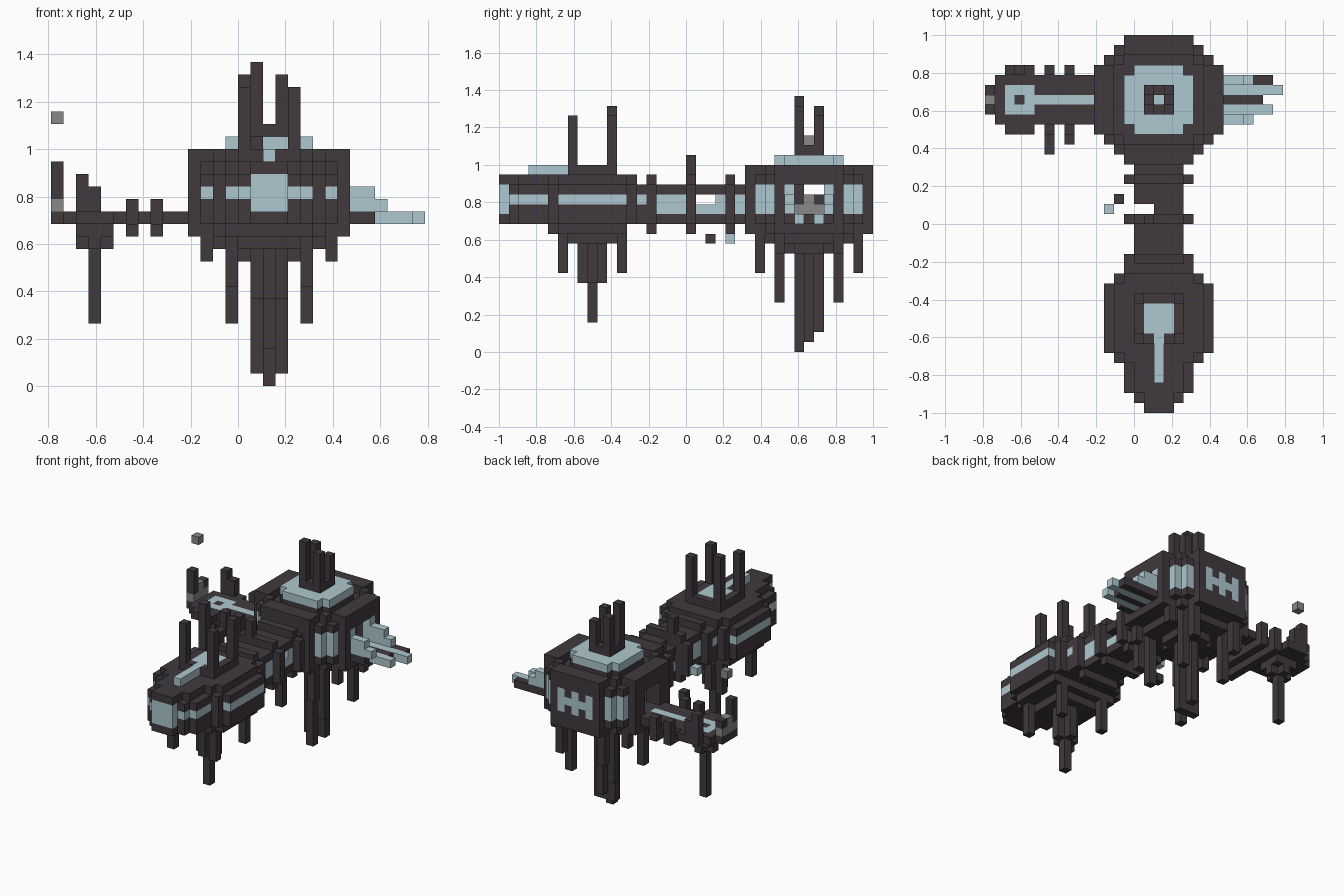
import bpy
import bmesh
from mathutils import Vector

default_cube = bpy.data.objects.get("Cube")
if default_cube:
    bpy.data.objects.remove(default_cube, do_unlink=True)

BLOCK = 1 / 19          # edge length of one building block
HUB_X, HUB_Y = 2, 12    # centre block of the round hub
POD_Y = -10             # centre block of the forward pod


def make_material(name, color):
    material = bpy.data.materials.new(name)
    material.use_nodes = True
    material.diffuse_color = color
    shader = material.node_tree.nodes["Principled BSDF"]
    shader.inputs["Base Color"].default_value = color
    shader.inputs["Roughness"].default_value = 0.8
    return material


MATERIALS = [
    make_material("dark_hull", (0.052, 0.041, 0.048, 1)),
    make_material("pale_blue", (0.42, 0.58, 0.63, 1)),
    make_material("mid_grey", (0.25, 0.25, 0.25, 1)),
]
DARK, BLUE, GREY = range(len(MATERIALS))
blocks = {}             # (x, y, z) -> (part name, colour)


def fill(part, color, xs, ys, zs):
    """Fill a box of blocks; every range is (first, end)."""
    for x in range(*xs):
        for y in range(*ys):
            for z in range(*zs):
                blocks[x, y, z] = (part, color)


def carve(xs, ys, zs):
    for x in range(*xs):
        for y in range(*ys):
            for z in range(*zs):
                blocks.pop((x, y, z), None)


def column(part, color, x, y, zs):
    fill(part, color, (x, x + 1), (y, y + 1), zs)


def disc(part, color, radius, corner, zs):
    """Octagonal slab around the hub axis."""
    for dx in range(-radius, radius + 1):
        for dy in range(-radius, radius + 1):
            if abs(dx) + abs(dy) <= corner:
                column(part, color, HUB_X + dx, HUB_Y + dy, zs)


def pod_half_width(y):
    """Half width of the pod in blocks at row y."""
    steps = ((-18, 1), (-17, 2), (-14, 3), (-13, 4), (-6, 5), (-5, 4))
    for end, half in steps:
        if y < end:
            return half
    return 3


# Hub shell: hollow octagon whose main walls and corner posts stand as a raised rim
disc("hub_shell", DARK, 6, 9, (13, 18))
for dx in range(-6, 7):
    for dy in range(-6, 7):
        low, high = sorted((abs(dx), abs(dy)))
        if (high >= 5 and low <= 3) or low == high == 4:
            column("hub_rim", DARK, HUB_X + dx, HUB_Y + dy, (12, 19))
disc("hub_cap_base", DARK, 3, 5, (18, 19))
disc("hub_belly", DARK, 4, 6, (11, 13))
disc("hub_belly", DARK, 2, 3, (10, 11))
for cell in [c for c in blocks if c[2] in range(14, 17)]:
    dx, dy = abs(cell[0] - HUB_X), abs(cell[1] - HUB_Y)
    if dx + dy <= 7 and max(dx, dy) <= 4:
        del blocks[cell]

# Hub windows: tall panes on the diagonals, comb-shaped panes on back and dock side
for sx in (-1, 1):
    for sy in (-1, 1):
        for dx, dy in ((4, 5), (5, 4), (4, 4)):
            column("hub_corner_window", BLUE, HUB_X + sx * dx, HUB_Y + sy * dy, (14, 17))
for offset in range(-2, 3):
    tall = (14, 17) if offset % 2 == 0 else (15, 16)
    column("hub_back_window", BLUE, HUB_X + offset, HUB_Y + 6, tall)
    column("hub_side_window", BLUE, HUB_X + 6, HUB_Y + offset, tall)
for side in (-6, 5):
    carve((HUB_X + side, HUB_X + side + 2), (HUB_Y - 1, HUB_Y + 2), (14, 17))

# Hub cap with its antenna cluster
disc("hub_cap", BLUE, 3, 5, (19, 20))
fill("antenna_base", DARK, (1, 4), (11, 14), (20, 21))
carve((2, 3), (12, 13), (20, 21))
for x, y, top in ((1, 11, 26), (3, 11, 25), (1, 13, 25), (3, 13, 24)):
    column("hub_antenna", DARK, x, y, (20, top))

# Hub hanging spires
for x, y, low in ((2, 11, 0), (1, 12, 1), (2, 12, 1), (3, 12, 1), (2, 13, 2)):
    column("hub_spire", DARK, x, y, (low, 11))
for sx in (-1, 1):
    for sy in (-1, 1):
        for dx, dy, low in ((3, 3, 5), (3, 5, 8), (5, 3, 10)):
            column("hub_leg", DARK, HUB_X + sx * dx, HUB_Y + sy * dy, (low, 13))

# Pod hull with its window band interrupted by dark ribs
for y in range(-19, -4):
    half = pod_half_width(y)
    row = (y, y + 1)
    span = (HUB_X - half, HUB_X + half + 1)
    inner = (span[0] + 1, span[1] - 1)
    fill("pod_hull", DARK, span, row, (13, 17))
    if y not in (-14, -6):
        fill("pod_window_band", BLUE, span, row, (15, 16))
    if y < -5:
        fill("pod_roof", DARK, inner if y > -19 else span, row, (17, 18))
    if y in range(-14, -6):
        fill("pod_belly", DARK, inner, row, (12, 13))
fill("pod_belly", DARK, (0, 5), (POD_Y - 2, POD_Y + 3), (11, 12))
fill("pod_nose_window", BLUE, (1, 4), (-19, -18), (14, 17))

# Pod roof platform, inlay and antennas
fill("pod_platform", DARK, (0, 5), (POD_Y - 2, POD_Y + 3), (18, 19))
fill("pod_inlay", BLUE, (1, 4), (POD_Y - 1, POD_Y + 2), (18, 19))
fill("pod_inlay", BLUE, (2, 3), (-16, POD_Y), (18, 19))
for x in (0, 4):
    for y in (POD_Y - 2, POD_Y + 2):
        top = 25 if (x == 0 and y > POD_Y) else 24
        column("pod_antenna", DARK, x, y, (18, top))

# Pod legs and central spire
for x in (-1, 5):
    for y in (POD_Y - 3, POD_Y + 3):
        column("pod_leg", DARK, x, y, (8, 13))
for dx, dy in ((-1, 0), (1, 0), (0, -1), (0, 1)):
    column("pod_spire", DARK, HUB_X + dx, POD_Y + dy, (7, 12))
column("pod_spire", DARK, HUB_X, POD_Y, (3, 12))

# Neck tunnel: floor, roof and glazed sides
fill("neck_hull", DARK, (0, 5), (-4, 7), (13, 17))
for x in (0, 4):
    fill("neck_window", BLUE, (x, x + 1), (-3, 6), (14, 16))
carve((1, 4), (-3, 7), (14, 16))

# Neck ribs: rings standing one block proud of the tunnel
for y in (-4, 0, 4):
    row = (y, y + 1)
    for x in (-1, 0, 4, 5):
        fill("neck_rib", DARK, (x, x + 1), row, (13, 17))
    for z in (12, 17):
        fill("neck_rib", DARK, (0, 5), row, (z, z + 1))
column("neck_fin", DARK, 1, 0, (17, 20))

# Broken stretch of the neck, with loose fragments
carve((0, 2), (1, 2), (12, 17))
carve((0, 5), (1, 3), (15, 16))
column("fragment_dark", DARK, -2, 2, (11, 12))
column("fragment_blue", BLUE, -3, 1, (14, 15))
column("neck_underlight", BLUE, HUB_X, 4, (11, 12))

# Side arm with a blue channel and ring
fill("arm_deck", DARK, (-14, -4), (10, 15), (13, 14))
fill("arm_channel", BLUE, (-10, -4), (12, 13), (13, 14))
fill("arm_ring", BLUE, (-13, -10), (11, 14), (13, 14))
column("arm_deck", DARK, -12, 12, (13, 14))
fill("arm_pad", DARK, (-13, -10), (11, 14), (12, 13))
fill("arm_pad", DARK, (-13, -10), (12, 13), (11, 12))
fill("arm_pad", DARK, (-12, -11), (11, 14), (11, 12))
for y in (9, 15):
    fill("arm_pad", DARK, (-13, -10), (y, y + 1), (13, 14))
column("arm_post", DARK, -13, 15, (14, 17))
column("arm_post", DARK, -12, 15, (14, 16))
column("arm_leg", DARK, -12, 12, (5, 11))
for x, start in ((-9, 7), (-7, 8)):
    fill("arm_crossbar", DARK, (x, x + 1), (start, 16), (12, 13))
    for y in (9, 15):
        column("arm_crossbar", DARK, x, y, (13, 15))

# Arm tip with grey block, prongs and floating beacon
fill("arm_tip", DARK, (-15, -14), (11, 14), (13, 14))
fill("arm_tip_light", GREY, (-15, -14), (11, 14), (14, 15))
column("arm_tip_light", GREY, -15, 12, (15, 16))
column("arm_prong", DARK, -15, 11, (15, 18))
column("arm_prong", DARK, -15, 13, (15, 16))
column("beacon", GREY, -15, 12, (21, 22))

# Splintered dock on the other side of the hub
for y, end, color in ((11, 14, BLUE), (12, 13, DARK), (13, 15, BLUE), (14, 14, DARK)):
    fill("dock_finger", color, (9, end), (y, y + 1), (13, 14))
fill("dock_base", DARK, (9, 11), (10, 11), (13, 14))
for y in (10, 14):
    fill("dock_rail", BLUE, (9, 12), (y, y + 1), (14, 15))
    fill("dock_rail", BLUE, (9, 11), (y, y + 1), (15, 16))


def build_part(name):
    """Turn the exposed block faces of one part into a mesh object."""
    bm = bmesh.new()
    for cell, (part, color) in blocks.items():
        if part != name:
            continue
        centre = Vector(cell) + Vector((0.5, 0.5, 0.5))
        for axis in range(3):
            for sign in (-1, 1):
                normal = Vector((0, 0, 0))
                normal[axis] = sign
                if tuple(int(v) for v in Vector(cell) + normal) in blocks:
                    continue
                u = Vector((0, 0, 0))
                u[(axis + 1) % 3] = 0.5
                v = normal.cross(u)
                middle = centre + normal / 2
                corners = (middle - u - v, middle + u - v, middle + u + v, middle - u + v)
                face = bm.faces.new([bm.verts.new(c * BLOCK) for c in corners])
                face.material_index = color
    bmesh.ops.remove_doubles(bm, verts=bm.verts, dist=BLOCK / 100)
    mesh = bpy.data.meshes.new(name)
    bm.to_mesh(mesh)
    bm.free()
    for material in MATERIALS:
        mesh.materials.append(material)
    bpy.context.collection.objects.link(bpy.data.objects.new(name, mesh))


for part_name in sorted({part for part, color in blocks.values()}):
    build_part(part_name)
